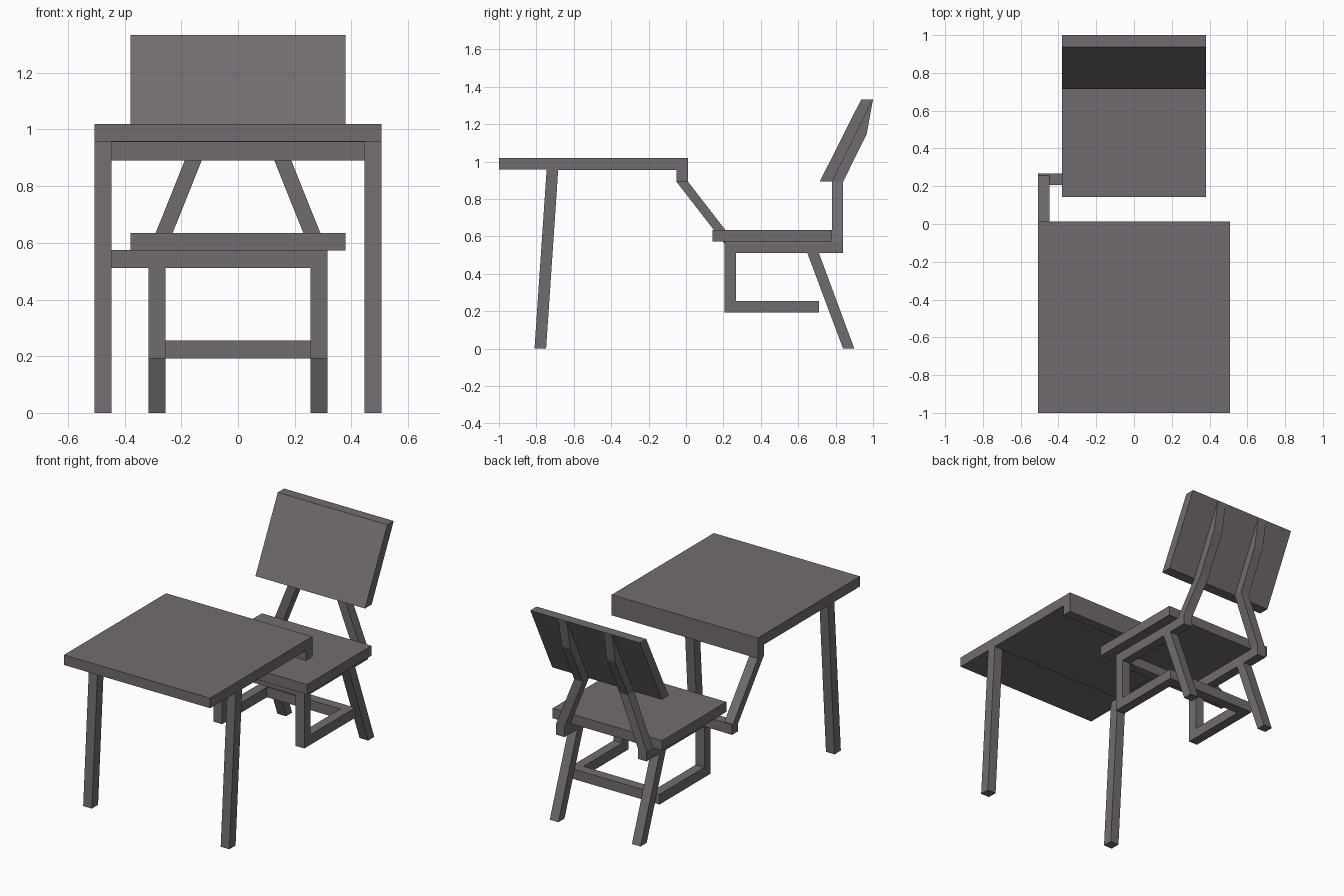
import bpy, bmesh

if "Cube" in bpy.data.objects:
    bpy.data.objects.remove(bpy.data.objects["Cube"])

mat = bpy.data.materials.new("warm grey")
mat.diffuse_color = (0.165, 0.148, 0.163, 1)
mat.use_nodes = True
mat.node_tree.nodes["Principled BSDF"].inputs["Base Color"].default_value = mat.diffuse_color


def finish(name, bm):
    bmesh.ops.recalc_face_normals(bm, faces=bm.faces)
    me = bpy.data.meshes.new(name)
    bm.to_mesh(me)
    bm.free()
    me.materials.append(mat)
    ob = bpy.data.objects.new(name, me)
    bpy.context.collection.objects.link(ob)
    return ob


def loft(name, rings):
    """Post through horizontal rectangles (x0, x1, y0, y1, z)."""
    bm = bmesh.new()
    loops = [[bm.verts.new(p) for p in ((a, c, z), (b, c, z), (b, d, z), (a, d, z))]
             for a, b, c, d, z in rings]
    for lo, hi in zip(loops, loops[1:]):
        for i in range(4):
            j = (i + 1) % 4
            bm.faces.new((lo[i], lo[j], hi[j], hi[i]))
    bm.faces.new(loops[0])
    bm.faces.new(loops[-1])
    return finish(name, bm)


def box(name, x, y, z):
    return loft(name, [(*x, *y, z[0]), (*x, *y, z[1])])


def extrude_x(name, x0, x1, profile):
    """Side profile of (y, z) points extruded along x."""
    bm = bmesh.new()
    face = bm.faces.new([bm.verts.new((x0, y, z)) for y, z in profile])
    new = bmesh.ops.extrude_face_region(bm, geom=[face])["geom"]
    verts = [v for v in new if isinstance(v, bmesh.types.BMVert)]
    bmesh.ops.translate(bm, verts=verts, vec=(x1 - x0, 0, 0))
    return finish(name, bm)


def mirror(ob):
    ob.modifiers.new("Mirror", "MIRROR")


# desk: top, rear apron and flush frame under the top
box("desk_top", (-.507, .507), (-1, .012), (.957, 1.02))
box("desk_rear_apron", (-.507, .507), (-.05, .012), (.891, .957))
box("desk_cross_bar", (-.447, .447), (-.745, -.685), (.955, .99))
mirror(box("desk_side_bar", (.447, .506), (-.745, -.05), (.955, .99)))

# desk legs, leaning forward
mirror(loft("desk_leg", [(.447, .507, -.81, -.748, 0), (.447, .507, -.745, -.683, .96)]))

# slanted arm joining desk and chair
loft("link_arm", [(-.507, -.447, .207, .268, .51), (-.507, -.447, .207, .268, .56),
                  (-.507, -.447, -.05, .012, .891)])

# seat and its frame
box("seat", (-.38, .38), (.142, .78), (.573, .635))
box("seat_front_bar", (-.507, .315), (.207, .268), (.511, .574))
mirror(box("seat_side_bar", (.255, .315), (.207, .84), (.511, .574)))

# chair legs: front uprights, skids with rear stretcher, slanted rear legs
mirror(box("chair_front_leg", (.255, .315), (.207, .268), (.192, .52)))
mirror(box("chair_skid", (.255, .315), (.207, .712), (.192, .255)))
box("chair_stretcher", (-.255, .255), (.65, .712), (.192, .255))
mirror(loft("chair_rear_leg", [(.255, .315, .84, .9, 0), (.255, .315, .648, .71, .513)]))

# back posts: converging lower part, then a tapered upper part behind the panel
mirror(loft("back_post", [(.255, .315, .78, .84, .511), (.255, .315, .78, .84, .574),
                          (.127, .187, .78, .84, .893)]))
mirror(extrude_x("back_post_upper", .127, .187,
                 [(.775, .893), (.84, .893), (.966, 1.147), (1, 1.333), (.99, 1.333)]))

# tilted backrest panel
extrude_x("backrest", -.38, .38, [(.715, .893), (.782, .893), (1, 1.333), (.937, 1.333)])
